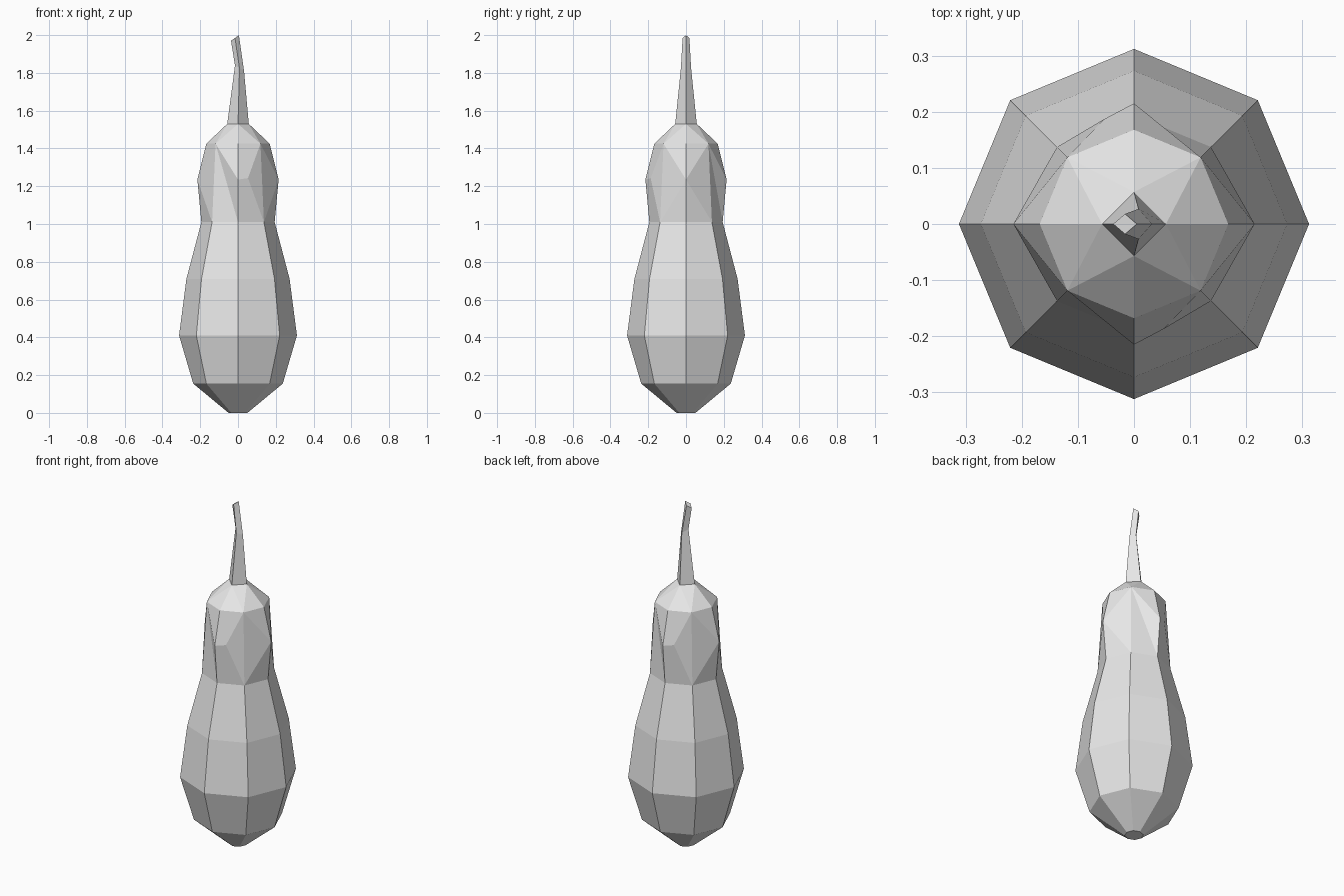
import bpy, bmesh, math

cube = bpy.data.objects.get("Cube")
if cube:
    bpy.data.objects.remove(cube)

grey = bpy.data.materials.new("plain_grey")
grey.use_nodes = True
COLOUR = (0.8, 0.8, 0.8, 1)
grey.diffuse_color = COLOUR
grey.node_tree.nodes["Principled BSDF"].inputs["Base Color"].default_value = COLOUR


def ring(bm, radius, z, sides, x=0.0, ry=None):
    """Regular ring of vertices, the first one on +x."""
    ry = ry or radius
    step = math.tau / sides
    return [bm.verts.new((x + radius * math.cos(i * step), ry * math.sin(i * step), z))
            for i in range(sides)]


def bridge(bm, low, high):
    n = len(low)
    for i in range(n):
        j = (i + 1) % n
        bm.faces.new((low[i], low[j], high[j], high[i]))


def finish(bm, name):
    bmesh.ops.recalc_face_normals(bm, faces=bm.faces[:])
    mesh = bpy.data.meshes.new(name)
    bm.to_mesh(mesh)
    bm.free()
    mesh.materials.append(grey)
    obj = bpy.data.objects.new(name, mesh)
    bpy.context.collection.objects.link(obj)
    return obj


# Gourd body: eight-sided lathe from base to neck
bm = bmesh.new()
profile = [(0.05, 0), (0.237, 0.155), (0.312, 0.41), (0.273, 0.71), (0.194, 1.01)]
rings = [ring(bm, r, z, 8) for r, z in profile]
for low, high in zip(rings, rings[1:]):
    bridge(bm, low, high)
bm.faces.new(rings[0])

# Head: bulges only on the four axis ridges, two extra side points
neck = rings[-1]
bulge = ring(bm, 0.215, 1.235, 4)
crown = ring(bm, 0.168, 1.425, 8)
collar = ring(bm, 0.057, 1.53, 4)
for k in range(4):
    a = 2 * k
    for side in (1, -1):
        d = (a + side) % 8
        n_a, n_d, c_a, c_d, b = neck[a], neck[d], crown[a], crown[d], bulge[k]
        if k in (1, 3) and side == 1:
            s = 1 if k == 3 else -1
            p = bm.verts.new((0.053 * s, -0.187 * s, 1.243))
            bm.faces.new((b, p, c_d, c_a))
            bm.faces.new((n_a, n_d, p, b))
            bm.faces.new((n_d, c_d, p))
        else:
            bm.faces.new((b, c_d, c_a))
            if k in (1, 3):
                bm.faces.new((n_a, c_d, b))
                bm.faces.new((n_a, n_d, c_d))
            else:
                bm.faces.new((n_a, n_d, b))
                bm.faces.new((n_d, c_d, b))
        # Shoulder up to the collar
        bm.faces.new((c_a, c_d, collar[k]))
    bm.faces.new((collar[k], crown[a + 1], collar[(k + 1) % 4]))
finish(bm, "gourd_body")

# Bent four-sided stem with a slanted tip
bm = bmesh.new()
base = ring(bm, 0.057, 1.53, 4)
bend = ring(bm, 0.024, 1.825, 4, x=0.008, ry=0.027)
tip = ring(bm, 0.021, 1.985, 4, x=-0.016, ry=0.018)
for v in bend:
    v.co.z -= 0.6 * (v.co.x - 0.008)
for v in tip:
    v.co.z += 0.7 * (v.co.x + 0.016)
bridge(bm, base, bend)
bridge(bm, bend, tip)
bm.faces.new(tip)
finish(bm, "stem")
